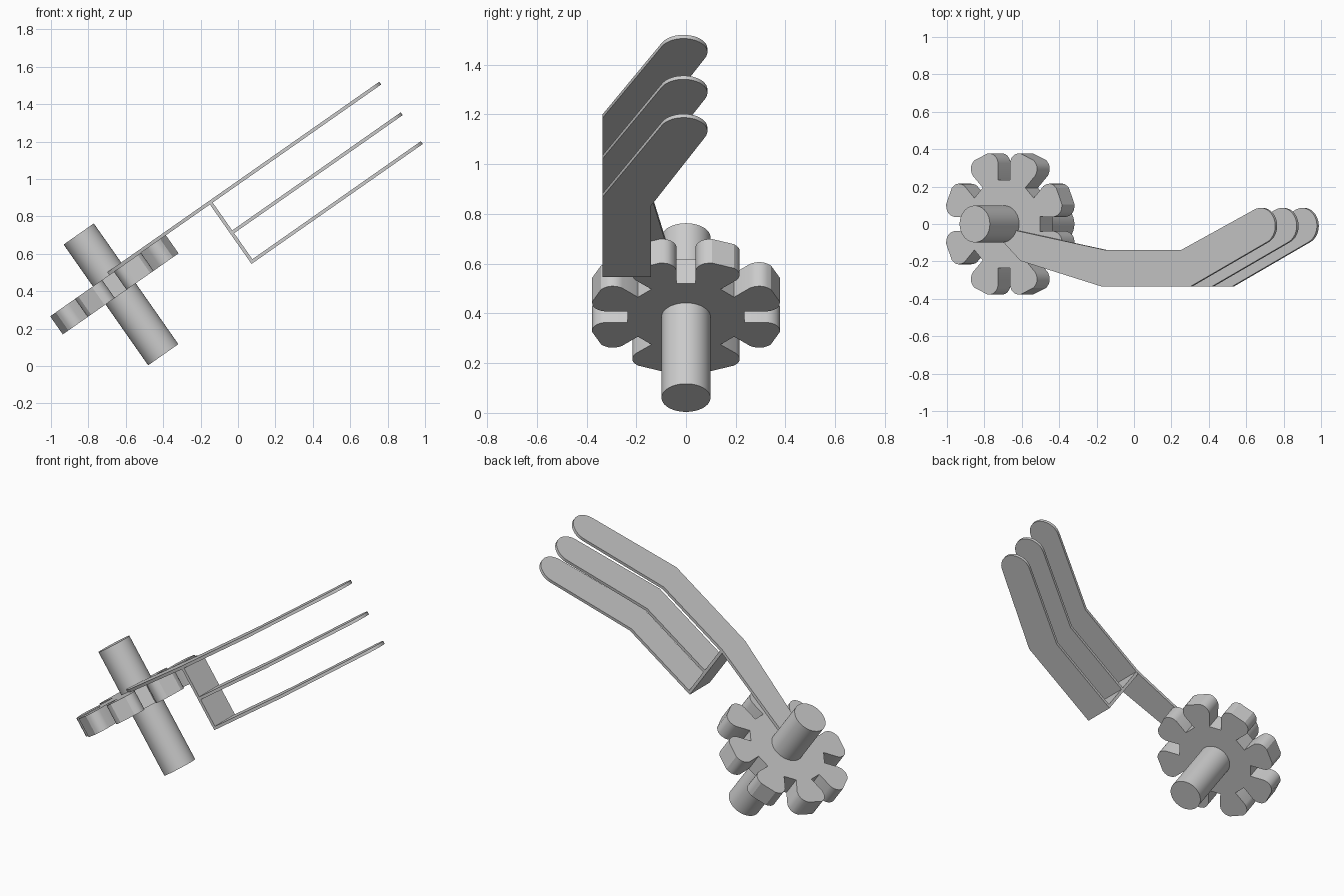
import bpy, bmesh
from math import radians, sin, cos, pi
from mathutils import Matrix, Vector

cube = bpy.data.objects.get("Cube")
if cube:
    bpy.data.objects.remove(cube, do_unlink=True)

# Single material
grey = bpy.data.materials.new("plain_grey")
grey.use_nodes = True
colour = (0.6, 0.6, 0.6, 1)
grey.diffuse_color = colour
grey.node_tree.nodes["Principled BSDF"].inputs["Base Color"].default_value = colour

# Tilted frame centred on the gear's upper face: local x runs along the arm
FRAME = Matrix.Translation((-0.695, 0, 0.4825)) @ Matrix.Rotation(radians(-35), 4, 'Y')


def extrude(name, outline, low, high, smooth=30):
    """Solid made from a flat outline between two local heights."""
    bm = bmesh.new()
    face = bm.faces.new([bm.verts.new((x, y, low)) for x, y in outline])
    moved = bmesh.ops.extrude_face_region(bm, geom=[face])["geom"]
    verts = [g for g in moved if isinstance(g, bmesh.types.BMVert)]
    bmesh.ops.translate(bm, verts=verts, vec=(0, 0, high - low))
    bmesh.ops.recalc_face_normals(bm, faces=bm.faces)
    mesh = bpy.data.meshes.new(name)
    bm.to_mesh(mesh)
    bm.free()
    obj = bpy.data.objects.new(name, mesh)
    bpy.context.collection.objects.link(obj)
    obj.matrix_world = FRAME
    mesh.materials.append(grey)
    bpy.ops.object.select_all(action='DESELECT')
    obj.select_set(True)
    bpy.context.view_layer.objects.active = obj
    bpy.ops.object.shade_smooth_by_angle(angle=radians(smooth))
    return obj


def arc(cx, cy, r, start, end, steps):
    angles = [radians(start + (end - start) * i / steps) for i in range(steps + 1)]
    return [(cx + r * cos(a), cy + r * sin(a)) for a in angles]


# Shaft
extrude("shaft", arc(0, 0, 0.0985, 0, 354.375, 63), -0.515, 0.273)

# Gear: one half tooth, mirrored and repeated around the axis
half = [(0.232, 0.054), (0.315, 0.089), (0.332, 0.091), (0.347, 0.089),
        (0.36, 0.084), (0.371, 0.077), (0.381, 0.064), (0.389, 0.048)]
tooth = [(r, -t) for r, t in half] + half[::-1]
gear = []
for k in range(8):
    a = pi / 8 + k * pi / 4
    gear += [(r * cos(a) - t * sin(a), r * sin(a) + t * cos(a)) for r, t in tooth]
extrude("gear", gear, -0.118, 0, 20)

# Blades: bent strip with a rounded tip; the top one tapers back to the shaft
blade_end = [(1.227, -0.335)] + arc(1.687, -0.01, 0.096, -64.5, 115.5, 20) + [(1.166, -0.14)]
arm_root = [(0.678, -0.14), (0.09, -0.035), (0, -0.02), (0, -0.09),
            (0.12, -0.197), (0.653, -0.335)]
plain_root = [(0.666, -0.14), (0.666, -0.335)]
thick = 0.018
extrude("upper_arm_blade", blade_end + arm_root, 0, thick)
extrude("middle_blade", blade_end + plain_root, -0.2, -0.2 + thick)
extrude("lower_blade", blade_end + plain_root, -0.388, -0.388 + thick)

# Bracket plate joining the blades
plate = [(0.665, -0.335), (0.683, -0.335), (0.683, -0.14), (0.665, -0.14)]
extrude("bracket_plate", plate, -0.388, 0.002)
